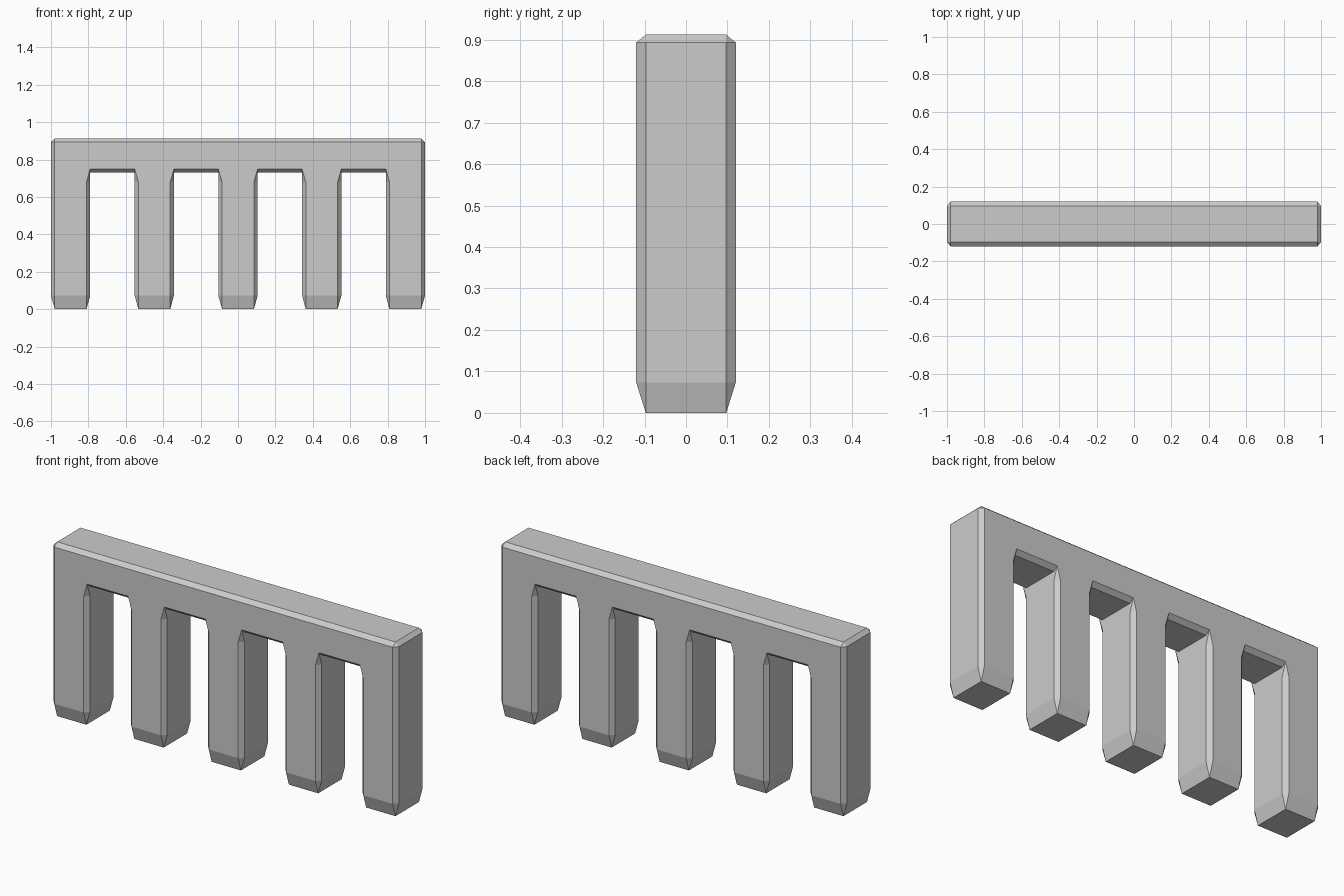
import bpy, bmesh

if "Cube" in bpy.data.objects:
    bpy.data.objects.remove(bpy.data.objects["Cube"])

X, Y, C, CY = 1.0, 0.12, 0.02, 0.023      # half length, half depth, chamfers in x and y
YI = Y - CY
LEG_W, COUNT = 0.21, 5                    # leg width, number of legs
Z_TAPER, Z_STOP = 0.073, 0.68             # top of foot taper, end of leg corner chamfer
Z_CEIL, Z_ARCH = 0.73, 0.75               # notch ceiling and its chamfered edge
Z_EDGE, Z_TOP = 0.893, 0.912              # beam top chamfer

bm = bmesh.new()


def face(*pts):
    bm.faces.new([bm.verts.new(p) for p in pts])


def leg_side(xc, s):
    """One x-facing side of a leg with its two corner chamfers."""
    xo = xc + s * LEG_W / 2
    xi = xo - s * C
    outer = abs(abs(xo) - X) < 1e-4
    face((xi, -YI, 0), (xi, YI, 0), (xo, YI, Z_TAPER), (xo, -YI, Z_TAPER))
    zt = Z_ARCH if outer else Z_STOP
    face((xo, -YI, Z_TAPER), (xo, YI, Z_TAPER), (xo, YI, zt), (xo, -YI, zt))
    for f in (-1, 1):
        a, b = (xi, f * Y), (xo, f * YI)
        face((xi, f * YI, 0), (*a, Z_TAPER), (*b, Z_TAPER))
        face((*a, Z_TAPER), (*b, Z_TAPER), (*b, zt), (*a, zt))
        if not outer:
            # chamfer fades out to a square corner under the beam
            face((*a, zt), (*b, zt), (xo, f * Y, Z_ARCH))
    if not outer:
        face((xo, -YI, zt), (xo, -Y, Z_ARCH), (xo, -YI, Z_CEIL),
             (xo, YI, Z_CEIL), (xo, Y, Z_ARCH), (xo, YI, zt))
    return xi, (xi if outer else xo)


# legs
step = (2 * X - LEG_W) / (COUNT - 1)
tops = []
for i in range(COUNT):
    xc = -X + LEG_W / 2 + i * step
    l, lt = leg_side(xc, -1)
    r, rt = leg_side(xc, 1)
    tops += [lt, rt]
    face((l, -YI, 0), (r, -YI, 0), (r, YI, 0), (l, YI, 0))
    for f in (-1, 1):
        y = f * Y
        face((l, f * YI, 0), (r, f * YI, 0), (r, y, Z_TAPER), (l, y, Z_TAPER))
        lower = [(l, y, Z_TAPER), (r, y, Z_TAPER)]
        if rt != r:
            lower.append((r, y, Z_STOP))
        lower += [(rt, y, Z_ARCH), (lt, y, Z_ARCH)]
        if lt != l:
            lower.append((l, y, Z_STOP))
        face(*lower)

# notch ceilings with chamfered edges
for l, r in zip(tops[1:-1:2], tops[2::2]):
    face((l, -YI, Z_CEIL), (r, -YI, Z_CEIL), (r, YI, Z_CEIL), (l, YI, Z_CEIL))
    for f in (-1, 1):
        face((l, f * Y, Z_ARCH), (r, f * Y, Z_ARCH), (r, f * YI, Z_CEIL), (l, f * YI, Z_CEIL))

# top beam
XI = X - C
face((-XI, -YI, Z_TOP), (XI, -YI, Z_TOP), (XI, YI, Z_TOP), (-XI, YI, Z_TOP))
for f in (-1, 1):
    y, yi = f * Y, f * YI
    face(*[(x, y, Z_ARCH) for x in tops], (XI, y, Z_EDGE), (-XI, y, Z_EDGE))
    face((-XI, y, Z_EDGE), (XI, y, Z_EDGE), (XI, yi, Z_TOP), (-XI, yi, Z_TOP))
    face((f * X, -YI, Z_ARCH), (f * X, YI, Z_ARCH), (f * X, YI, Z_EDGE), (f * X, -YI, Z_EDGE))
    face((f * X, -YI, Z_EDGE), (f * X, YI, Z_EDGE), (f * XI, YI, Z_TOP), (f * XI, -YI, Z_TOP))
    for s in (-1, 1):
        a, b = (s * XI, y), (s * X, yi)
        face((*a, Z_ARCH), (*b, Z_ARCH), (*b, Z_EDGE), (*a, Z_EDGE))
        face((*a, Z_EDGE), (*b, Z_EDGE), (s * XI, yi, Z_TOP))

# weld into one closed, flat-shaded body
bmesh.ops.remove_doubles(bm, verts=bm.verts[:], dist=1e-4)
bmesh.ops.recalc_face_normals(bm, faces=bm.faces[:])
mesh = bpy.data.meshes.new("five_leg_barrier")
bm.to_mesh(mesh)
bm.free()
bpy.context.collection.objects.link(bpy.data.objects.new("five_leg_barrier", mesh))
